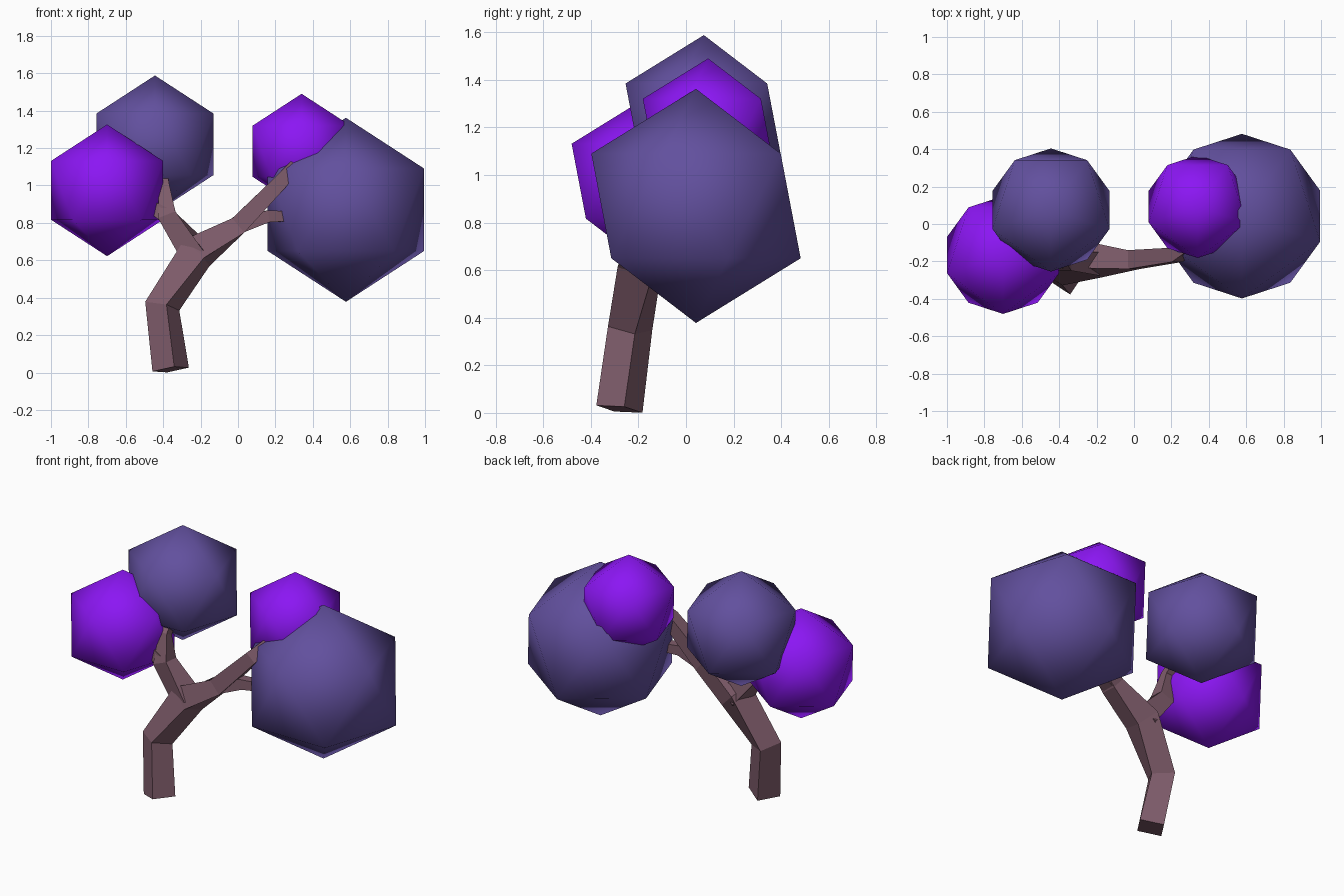
import bpy, bmesh, math
from mathutils import Vector

if "Cube" in bpy.data.objects:
    bpy.data.objects.remove(bpy.data.objects["Cube"])


def material(name, rgb):
    m = bpy.data.materials.new(name)
    m.diffuse_color = (*rgb, 1)
    m.use_nodes = True
    m.node_tree.nodes["Principled BSDF"].inputs["Base Color"].default_value = m.diffuse_color
    return m


bark = material("bark", (0.21, 0.107, 0.145))
violet = material("violet_leaves", (0.26, 0.008, 0.9))
slate = material("slate_leaves", (0.122, 0.08, 0.342))


def crown(name, centre, radius, mat):
    """Smooth-shaded icosahedron leaf cluster."""
    bpy.ops.mesh.primitive_ico_sphere_add(subdivisions=1, radius=radius, location=centre,
                                          rotation=(0, 0, -math.pi / 2))
    ob = bpy.context.object
    ob.name = name
    ob.data.materials.append(mat)
    for p in ob.data.polygons:
        p.use_smooth = True


def limb(name, rings):
    """Four-sided tube through rings of (centre, half diagonal, twist in degrees)."""
    pts = [Vector(r[0]) for r in rings]
    bm = bmesh.new()
    loops = []
    for i, (c, r, twist) in enumerate(rings):
        a, b = pts[max(i - 1, 0)], pts[min(i + 1, len(pts) - 1)]
        if 0 < i < len(pts) - 1:
            d = (pts[i] - a).normalized() + (b - pts[i]).normalized()
        else:
            d = b - a
        d.normalize()
        u = Vector((0, 1, 0)).cross(d).normalized()
        v = d.cross(u)
        loop = []
        for k in range(4):
            t = math.radians(twist + 90 * k)
            loop.append(bm.verts.new(pts[i] + r * (math.cos(t) * u + math.sin(t) * v)))
        loops.append(loop)
    for lo, hi in zip(loops, loops[1:]):
        for k in range(4):
            n = (k + 1) % 4
            bm.faces.new((lo[k], lo[n], hi[n], hi[k]))
    bm.faces.new(loops[0][::-1])
    bm.faces.new(loops[-1])
    bmesh.ops.recalc_face_normals(bm, faces=bm.faces)
    me = bpy.data.meshes.new(name)
    bm.to_mesh(me)
    bm.free()
    me.materials.append(bark)
    ob = bpy.data.objects.new(name, me)
    bpy.context.collection.objects.link(ob)


# Trunk sweeping into the upper right branch
limb("trunk", [((-0.36, -0.28, 0.016), 0.1, 12), ((-0.405, -0.235, 0.355), 0.096, 12),
               ((-0.22, -0.19, 0.64), 0.108, 25), ((0.0, -0.19, 0.785), 0.071, 45),
               ((0.225, -0.165, 1.015), 0.055, 45), ((0.34, -0.09, 1.15), 0.035, 45)])

# Side branches
limb("lower_right_branch", [((-0.02, -0.19, 0.775), 0.06, 45), ((0.16, -0.175, 0.835), 0.045, 45),
                            ((0.32, -0.14, 0.835), 0.035, 45)])
limb("left_branch", [((-0.22, -0.19, 0.63), 0.095, 25), ((-0.38, -0.2, 0.84), 0.07, 45),
                     ((-0.395, -0.17, 1.0), 0.038, 45), ((-0.4, -0.09, 1.08), 0.03, 45)])
limb("left_twig", [((-0.37, -0.2, 0.83), 0.06, 45), ((-0.52, -0.19, 0.92), 0.035, 45)])

# Leaf clusters
crown("large_right_crown", (0.577, 0.042, 0.87), 0.492, slate)
crown("small_right_crown", (0.34, 0.093, 1.183), 0.307, violet)
crown("upper_left_crown", (-0.444, 0.075, 1.22), 0.368, slate)
crown("lower_left_crown", (-0.7, -0.166, 0.974), 0.352, violet)
